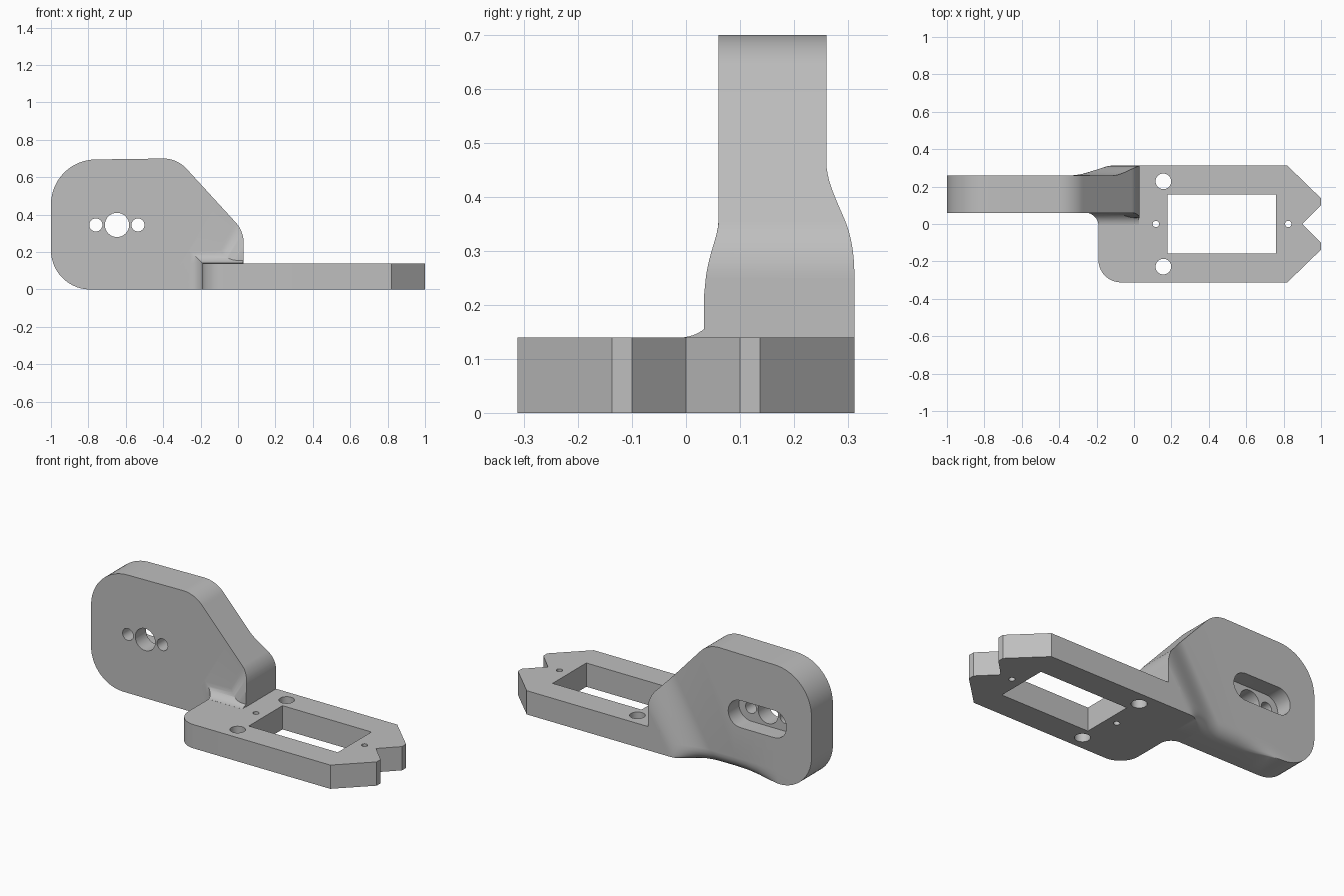
import bpy, bmesh
from math import sin, cos, pi, radians, sqrt
from mathutils import Vector

old = bpy.data.objects.get("Cube")
if old:
    bpy.data.objects.remove(old)

grey = bpy.data.materials.new("light_grey")
grey.use_nodes = True
grey.diffuse_color = (0.52, 0.52, 0.52, 1)
grey.node_tree.nodes["Principled BSDF"].inputs["Base Color"].default_value = (0.52, 0.52, 0.52, 1)


def arc(cx, cy, r, a0, a1, n=14):
    return [(cx + r * cos(radians(a0 + (a1 - a0) * i / n)),
             cy + r * sin(radians(a0 + (a1 - a0) * i / n))) for i in range(n + 1)]


def smooth(a, b, t):
    t = min(max((t - a) / (b - a), 0), 1)
    return t * t * (3 - 2 * t)


def make(name, bm):
    bmesh.ops.recalc_face_normals(bm, faces=bm.faces)
    me = bpy.data.meshes.new(name)
    bm.to_mesh(me)
    bm.free()
    me.materials.append(grey)
    ob = bpy.data.objects.new(name, me)
    bpy.context.scene.collection.objects.link(ob)
    return ob


def prism(outline, lo, hi, upright=False):
    """Extrude an outline along z, or along y when upright."""
    bm = bmesh.new()
    place = (lambda a, b, d: (a, d, b)) if upright else (lambda a, b, d: (a, b, d))
    face = bm.faces.new([bm.verts.new(place(a, b, lo)) for a, b in outline])
    geo = bmesh.ops.extrude_face_region(bm, geom=[face])["geom"]
    bmesh.ops.translate(bm, vec=place(0, 0, hi - lo),
                        verts=[g for g in geo if isinstance(g, bmesh.types.BMVert)])
    return bm


def combine(target, other, operation):
    mod = target.modifiers.new(operation.lower(), "BOOLEAN")
    mod.object, mod.operation, mod.solver = other, operation, "EXACT"
    other.hide_render = True
    bpy.context.view_layer.objects.active = target
    bpy.ops.object.modifier_apply(modifier=mod.name)
    bpy.data.objects.remove(other)


def cut(target, outline, lo, hi, upright=False):
    combine(target, make("cutter", prism(outline, lo, hi, upright)), "DIFFERENCE")


def circle(x, y, r):
    return arc(x, y, r, 0, 360, 32)[:-1]


# Upright arm: rounded outline, sliced so its faces can flare toward the base
outline = (arc(-0.79, 0.21, 0.21, 270, 180) + arc(-0.76, 0.455, 0.24, 180, 90)
           + arc(-0.40, 0.53, 0.17, 90, 41) + arc(-0.13, 0.25, 0.16, 41, 0) + [(0.03, 0)])
bm = prism(outline, 0.06, 0.26, True)


def slice_at(point, normal):
    bmesh.ops.bisect_plane(bm, geom=bm.verts[:] + bm.edges[:] + bm.faces[:],
                           plane_co=point, plane_no=Vector(normal).normalized())


for i in range(19):
    slice_at((-0.39 + i * 0.018, 0, 0), (1, 0, -0.6))
for i in range(6):
    slice_at((0, 0, 0.08 * (1 - cos(pi / 2 * (i + 1) / 6))), (0, 0, 1))
for i in range(5):
    slice_at((-0.78 + i * 0.07, 0, 0), (1, 0, 0))
for v in bm.verts:
    x, y, z = v.co
    u = x - 0.6 * z
    if y > 0.2:
        v.co.y += 0.052 * smooth(-0.39, -0.12, u)
        # Rounded lower back edge, fading out at both ends
        fade = smooth(-0.8, -0.5, x) * (1 - smooth(-0.3, -0.12, x))
        if z < 0.08:
            v.co.y -= fade * (0.08 - sqrt(0.08 ** 2 - (0.08 - z) ** 2))
    else:
        v.co.y -= 0.027 * smooth(-0.22, -0.09, u)
bmesh.ops.triangulate(bm, faces=[f for f in bm.faces if len(f.verts) > 3])
body = make("servo_bracket", bm)

# Flat base with notched tip and a concave blend into the arm
tip = [(0.82, -0.312), (1, -0.137), (1, -0.1), (0.9, 0), (1, 0.1), (1, 0.137), (0.82, 0.312)]
base_outline = (arc(-0.07, -0.192, 0.12, 180, 270) + tip
                + [(-0.05, 0.312), (-0.05, 0.15), (-0.26, 0.15)]
                + arc(-0.26, -0.01, 0.07, 90, 0))
base = make("base_plate", prism(base_outline, 0, 0.14))
combine(body, base, "UNION")

# Mitred fillet between the base top and the arm front
bm = bmesh.new()
rows = [(y, 0.21 - z) for y, z in arc(-0.01, 0, 0.07, 2, 90)]
rows = [(-0.01 + 0.07 * sin(radians(a)), 0.07 * (1 - cos(radians(a)))) for a in range(6, 91, 7)]
rows.append((0.1, 0.07))
rings = []
for y, rise in rows:
    left, top = -0.19 - rise, 0.14 + rise
    rings.append([bm.verts.new(p) for p in
                  ((left, y, top), (0.028, y, top), (0.028, y, 0.1), (left, y, 0.1))])
for a, b in zip(rings, rings[1:]):
    for i in range(4):
        j = (i + 1) % 4
        bm.faces.new((a[i], a[j], b[j], b[i]))
bm.faces.new(rings[0])
bm.faces.new(rings[-1])
combine(body, make("corner_fillet", bm), "UNION")

# Base window and screw holes
cut(body, [(0.18, -0.157), (0.76, -0.157), (0.76, 0.157), (0.18, 0.157)], -0.1, 0.3)
for x, y, r in ((0.157, 0.228, 0.042), (0.157, -0.228, 0.042), (0.117, 0, 0.017), (0.825, 0, 0.017)):
    cut(body, circle(x, y, r), -0.1, 0.3)

# Arm holes and the slotted recess behind them
for x, r in ((-0.647, 0.065), (-0.76, 0.035), (-0.535, 0.035)):
    cut(body, circle(x, 0.345, r), -0.1, 0.4, True)
slot = arc(-0.757, 0.345, 0.08, 90, 270) + arc(-0.537, 0.345, 0.08, -90, 90)
cut(body, slot, 0.16, 0.4, True)

bpy.ops.object.select_all(action="DESELECT")
body.select_set(True)
bpy.context.view_layer.objects.active = body
bpy.ops.object.shade_smooth_by_angle(angle=radians(30))
